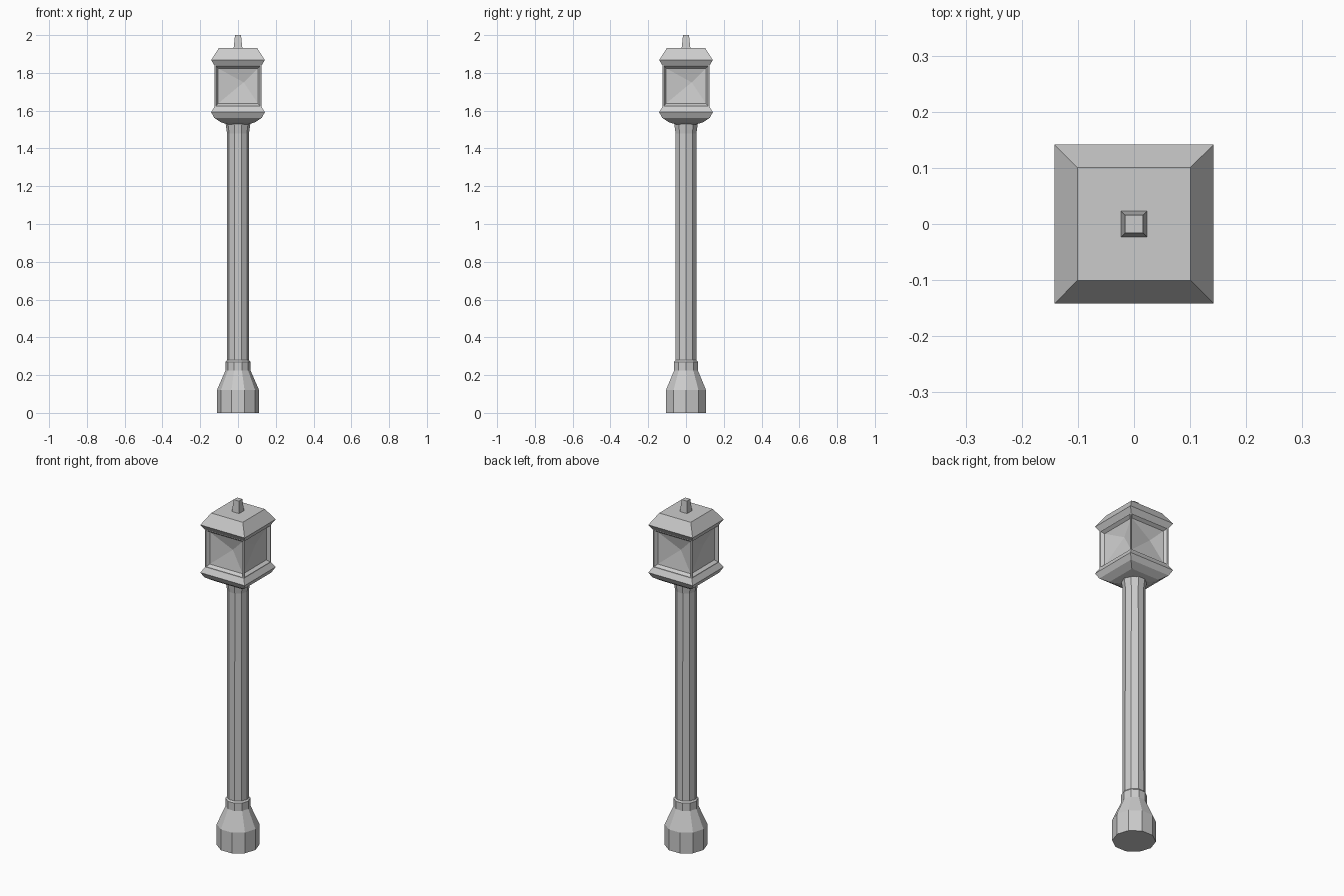
import bpy
import bmesh
import math

if "Cube" in bpy.data.objects:
    bpy.data.objects.remove(bpy.data.objects["Cube"])


def finish(name, bm):
    bmesh.ops.recalc_face_normals(bm, faces=bm.faces)
    mesh = bpy.data.meshes.new(name)
    bm.to_mesh(mesh)
    bm.free()
    obj = bpy.data.objects.new(name, mesh)
    bpy.context.collection.objects.link(obj)
    return obj


def turned(name, profile, sides, start=0.0, scale=1.0):
    """Capped flat-sided solid from a (radius, z) profile."""
    bm = bmesh.new()
    rings = []
    for r, z in profile:
        ring = []
        for i in range(sides):
            a = start + i * math.tau / sides
            ring.append(bm.verts.new((r * scale * math.cos(a),
                                      r * scale * math.sin(a), z)))
        rings.append(ring)
    for lo, hi in zip(rings, rings[1:]):
        for i in range(sides):
            j = (i + 1) % sides
            bm.faces.new((lo[i], lo[j], hi[j], hi[i]))
    bm.faces.new(rings[0][::-1])
    bm.faces.new(rings[-1])
    return finish(name, bm)


def square(name, profile):
    """Four-sided version where the profile gives half-widths."""
    return turned(name, profile, 4, math.pi / 4, math.sqrt(2))


# Post
turned("base", [(.112, 0), (.112, .12), (.066, .225), (.066, .27),
                (.058, .28)], 10)
turned("shaft", [(.059, .26), (.058, 1.48), (.066, 1.535)], 10)

# Lantern tray, roof and finial
square("lantern_tray", [(.055, 1.528), (.09, 1.538), (.126, 1.562),
                        (.142, 1.592), (.125, 1.62)])
square("roof", [(.125, 1.84), (.142, 1.868), (.101, 1.932)])
square("finial", [(.024, 1.925), (.022, 1.94), (.016, 2.0)])

# Window walls: flat frame, bevelled reveal, faceted recessed pane
FRAME = [(.125, .125, 1.61, 1.85),
         (.117, .125, 1.626, 1.836),
         (.105, .108, 1.638, 1.824)]
for k, side in enumerate(("front", "right", "back", "left")):
    bm = bmesh.new()
    c, s = round(math.cos(k * math.pi / 2)), round(math.sin(k * math.pi / 2))

    def vert(x, d, z):
        return bm.verts.new((x * c + d * s, x * s - d * c, z))

    rings = [[vert(-w, d, z0), vert(w, d, z0), vert(w, d, z1), vert(-w, d, z1)]
             for w, d, z0, z1 in FRAME]
    for a, b in zip(rings, rings[1:]):
        for i in range(4):
            j = (i + 1) % 4
            bm.faces.new((a[i], a[j], b[j], b[i]))
    pane = rings[-1]
    centre = vert(.03, .09, 1.75)
    for i in range(4):
        bm.faces.new((pane[i], pane[(i + 1) % 4], centre))
    # open shell: make sure normals face outwards
    obj = finish(side + "_window", bm)
    mesh = obj.data
    if mesh.polygons[0].normal.x * s - mesh.polygons[0].normal.y * c < 0:
        mesh.flip_normals()
